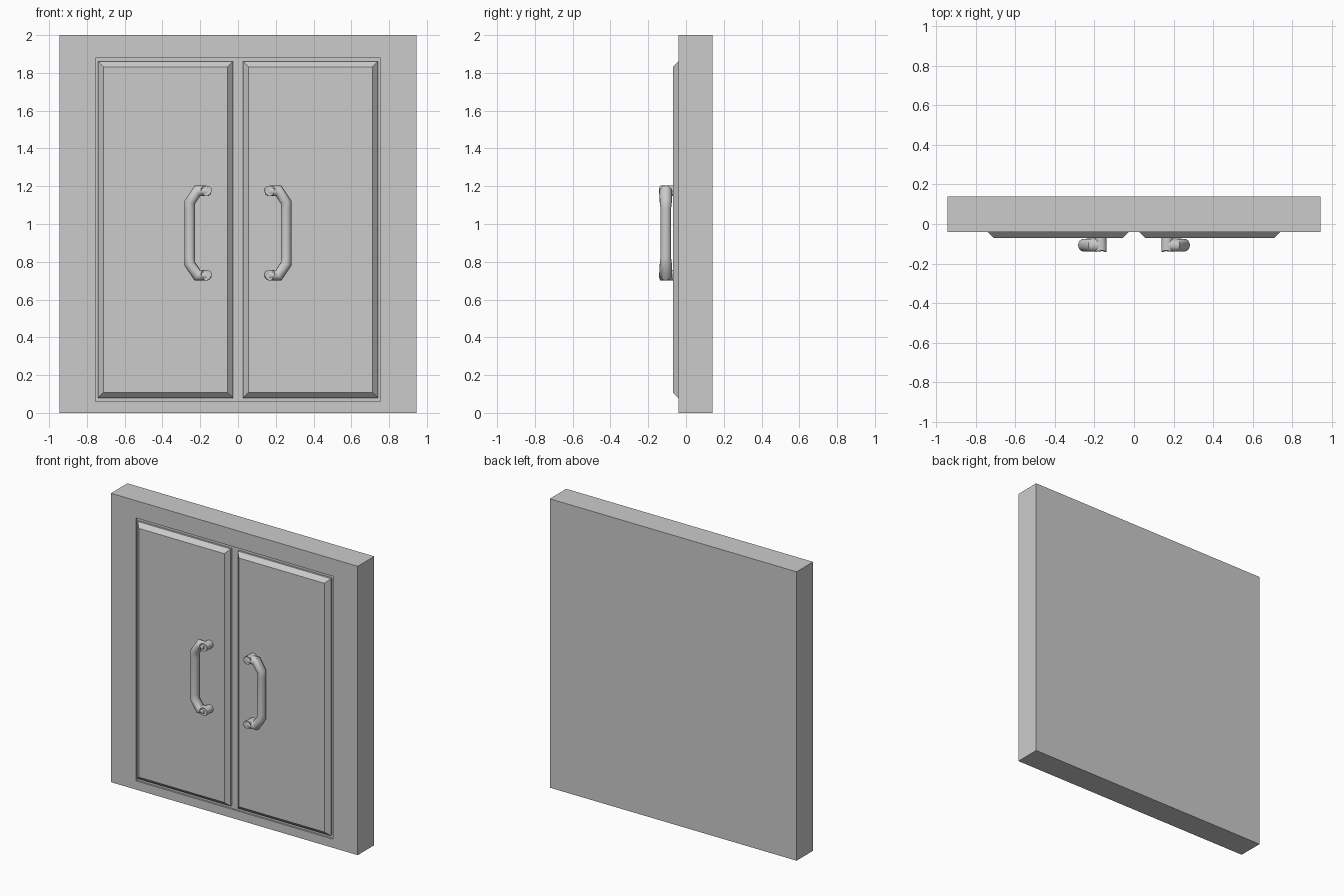
import bpy, bmesh, math
from mathutils import Vector

if "Cube" in bpy.data.objects:
    bpy.data.objects.remove(bpy.data.objects["Cube"])


def finish(bm, name, smooth=False, mirror=False):
    bmesh.ops.recalc_face_normals(bm, faces=bm.faces)
    mesh = bpy.data.meshes.new(name)
    bm.to_mesh(mesh)
    bm.free()
    ob = bpy.data.objects.new(name, mesh)
    bpy.context.collection.objects.link(ob)
    if smooth:
        mesh.shade_smooth()
        mesh.set_sharp_from_angle(angle=math.radians(40))
    if mirror:
        ob.modifiers.new("mirror", 'MIRROR')
    return ob


def box(x0, x1, y0, y1, z0, z1):
    bm = bmesh.new()
    bmesh.ops.create_cube(bm, size=1)
    for v in bm.verts:
        v.co = Vector((x1 if v.co.x > 0 else x0,
                       y1 if v.co.y > 0 else y0,
                       z1 if v.co.z > 0 else z0))
    bm.normal_update()
    return bm


# Wall slab with one shallow recess behind both doors
bm = box(-0.945, 0.945, -0.04, 0.14, 0, 2)
front = min(bm.faces, key=lambda f: f.calc_center_median().y)


def fit_recess(y):
    for v in front.verts:
        v.co = Vector((math.copysign(0.755, v.co.x), y,
                       1.88 if v.co.z > 1 else 0.06))


bmesh.ops.inset_region(bm, faces=[front], thickness=0.05)
fit_recess(-0.04)
bmesh.ops.inset_region(bm, faces=[front], thickness=0.01)
fit_recess(-0.028)
finish(bm, "door_frame")

# Door leaf with chamfered front edges, mirrored to the other side
bm = box(-0.74, -0.027, -0.07, -0.01, 0.08, 1.86)
edges = [e for e in bm.edges if all(v.co.y < -0.05 for v in e.verts)]
bmesh.ops.bevel(bm, geom=edges, offset=0.029, segments=1, affect='EDGES')
finish(bm, "door_leaf", mirror=True)

# Pull handle: mitred tube along a bracket-shaped path (x, z, depth radius)
R, SIDES, YC, ZC = 0.028, 16, -0.107, 0.952
half = [(-0.167, 0.223, 0.033), (-0.215, 0.223, 0.033),
        (-0.255, 0.163, 0.032), (-0.255, 0.13, 0.028)]
path = half + [(x, -z, r) for x, z, r in reversed(half)]
pts = [Vector((x, z)) for x, z, r in path]
bm = bmesh.new()
rings = []
for i, (x, z, ry) in enumerate(path):
    a = (pts[i] - pts[max(i - 1, 0)])
    b = (pts[min(i + 1, len(pts) - 1)] - pts[i])
    a, b = (a if a.length else b).normalized(), (b if b.length else a).normalized()
    t = (a + b).normalized()
    n = Vector((-t.y, t.x)) * (R / max(t.dot(a), 0.5))
    ring = []
    for k in range(SIDES):
        ang = 2 * math.pi * k / SIDES
        ring.append(bm.verts.new((x + n.x * math.cos(ang), YC + ry * math.sin(ang),
                                  ZC + z + n.y * math.cos(ang))))
    rings.append(ring)
for r0, r1 in zip(rings, rings[1:]):
    for k in range(SIDES):
        j = (k + 1) % SIDES
        bm.faces.new((r0[k], r0[j], r1[j], r1[k]))
bm.faces.new(rings[0])
bm.faces.new(rings[-1])
finish(bm, "pull_handle", smooth=True, mirror=True)

# Short round posts that join each handle end to the door
bm = bmesh.new()
for s in (-1, 1):
    new = bmesh.ops.create_cone(bm, cap_ends=True, segments=SIDES, radius1=R,
                                radius2=R, depth=0.072)["verts"]
    for v in new:
        c = v.co.copy()
        v.co = Vector((c.x - 0.168, c.z - 0.099, c.y + ZC + s * 0.223))
    rim = [e for e in bm.edges if all(v in new and v.co.y < -0.12 for v in e.verts)]
    bmesh.ops.bevel(bm, geom=rim, offset=0.008, segments=2, affect='EDGES', profile=0.5)
finish(bm, "handle_post", smooth=True, mirror=True)
